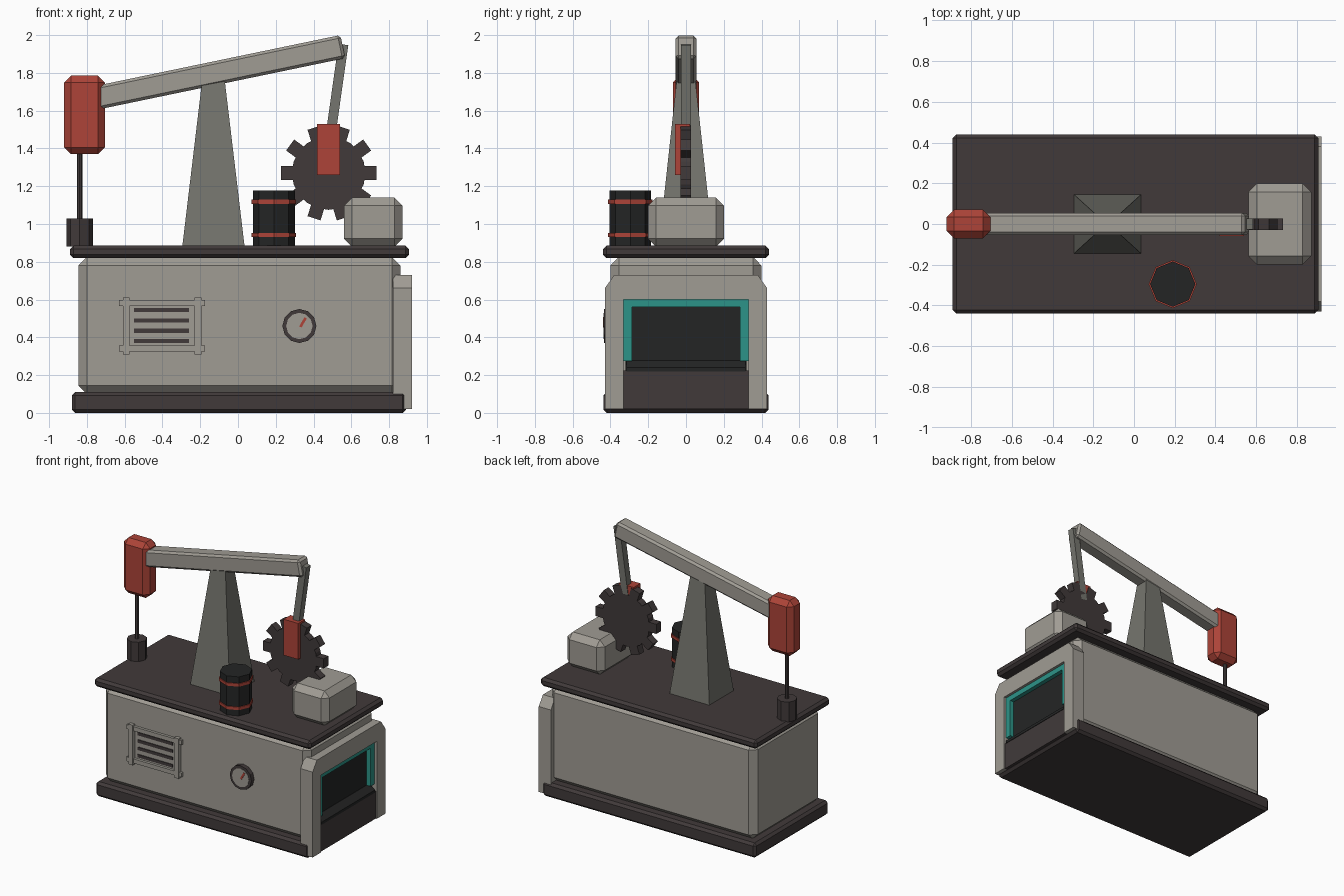
import bpy, bmesh, math
from mathutils import Matrix, Vector

cube = bpy.data.objects.get("Cube")
if cube:
    bpy.data.objects.remove(cube, do_unlink=True)


def material(name, r, g, b):
    m = bpy.data.materials.new(name)
    col = [(v / 255 / 12.92 if v < 11 else ((v / 255 + 0.055) / 1.055) ** 2.4) for v in (r, g, b)] + [1]
    m.diffuse_color = col
    m.use_nodes = True
    m.node_tree.nodes["Principled BSDF"].inputs["Base Color"].default_value = col
    return m


LIGHT = material("light grey", 160, 156, 148)
STEEL = material("steel grey", 117, 117, 110)
BROWN = material("dark brown", 65, 58, 58)
BLACK = material("black", 36, 37, 37)
RED = material("red", 173, 68, 56)
TEAL = material("teal", 44, 148, 136)


def finish(name, bm, mat):
    bmesh.ops.recalc_face_normals(bm, faces=bm.faces)
    mesh = bpy.data.meshes.new(name)
    bm.to_mesh(mesh)
    bm.free()
    mesh.materials.append(mat)
    obj = bpy.data.objects.new(name, mesh)
    bpy.context.scene.collection.objects.link(obj)
    return obj


def box(name, mat, x, y, z, bevel=0, turn=0):
    """Box from (min, max) spans, chamfered, turned about its own y axis."""
    spans = (x, y, z)
    size = [b - a for a, b in spans]
    centre = Vector([(a + b) / 2 for a, b in spans])
    bm = bmesh.new()
    bmesh.ops.create_cube(bm, size=1)
    bmesh.ops.scale(bm, vec=size, verts=bm.verts)
    if bevel:
        bmesh.ops.bevel(bm, geom=bm.edges[:], offset=bevel, segments=1, affect='EDGES')
    bm.transform(Matrix.Translation(centre) @ Matrix.Rotation(turn, 4, 'Y'))
    return finish(name, bm, mat)


def bar(name, mat, start, end, width, y, bevel=0):
    """Box running between two (x, z) points."""
    dx, dz = end[0] - start[0], end[1] - start[1]
    cx, cz, half = (start[0] + end[0]) / 2, (start[1] + end[1]) / 2, math.hypot(dx, dz) / 2
    return box(name, mat, (cx - half, cx + half), y, (cz - width / 2, cz + width / 2),
               bevel, -math.atan2(dz, dx))


def cylinder(name, mat, radius, depth, centre, sides, facing_front=False):
    bm = bmesh.new()
    bmesh.ops.create_cone(bm, cap_ends=True, segments=sides, radius1=radius, radius2=radius, depth=depth)
    rot = Matrix.Rotation(math.pi / 2 if facing_front else 0, 4, 'X')
    bm.transform(Matrix.Translation(centre) @ rot)
    return finish(name, bm, mat)


def extrude(name, mat, points, offset):
    bm = bmesh.new()
    face = bm.faces.new([bm.verts.new(p) for p in points])
    new = bmesh.ops.extrude_face_region(bm, geom=[face])["geom"]
    bmesh.ops.translate(bm, vec=offset, verts=[v for v in new if isinstance(v, bmesh.types.BMVert)])
    return finish(name, bm, mat)


# Cabinet
box("plinth", BROWN, (-.88, .89), (-.437, .437), (0, .11), .018)
box("cabinet_body", LIGHT, (-.845, .86), (-.4, .4), (.1, .825), .045)
box("top_slab", BROWN, (-.89, .905), (-.44, .44), (.82, .885), .018)

# Hatch surround on the end, with screen, lining, ledge and lower panel
half = [(.33, .02), (.33, .6)]
outer = [(.43, .02), (.43, .66), (.38, .73)]
arch = [(-y, z) for y, z in outer] + [(y, z) for y, z in reversed(outer)] \
    + half + [(-y, z) for y, z in reversed(half)]
extrude("hatch_surround", LIGHT, [(.82, y, z) for y, z in arch], (.1, 0, 0))
box("hatch_screen", BLACK, (.85, .868), (-.32, .32), (.2, .59))
box("lining_top", TEAL, (.85, .9), (-.33, .33), (.56, .6))
for side, s in (("left", 1), ("right", -1)):
    box("lining_" + side, TEAL, (.85, .9), sorted((s * .285, s * .33)), (.275, .6))
extrude("hatch_ledge", BLACK, [(x, -.315, z) for x, z in ((.85, .2), (.915, .22), (.915, .24), (.87, .277), (.85, .277))],
        (0, .63, 0))
box("lower_panel", BROWN, (.85, .912), (-.33, .33), (.02, .225))

# Front vent
for i, z in enumerate((.34, .582)):
    box(f"vent_rail_{i}", LIGHT, (-.63, -.175), (-.42, -.39), (z - .016, z + .016))
for i, x in enumerate((-.592, -.212)):
    box(f"vent_post_{i}", LIGHT, (x - .018, x + .018), (-.427, -.39), (.31, .61))
for i in range(4):
    z = .38 + .055 * i
    box(f"vent_slat_{i}", BROWN, (-.55, -.26), (-.406, -.39), (z - .011, z + .011))

# Gauge
cylinder("gauge_rim", BROWN, .09, .04, (.325, -.413, .46), 12, True)
cylinder("gauge_dial", LIGHT, .07, .005, (.325, -.433, .46), 12, True)
bar("gauge_needle", RED, (.33, .455), (.358, .503), .014, (-.439, -.43))

# Tapered tower
bm = bmesh.new()
rings = []
for cx, hx, hy, z in ((-.13, .165, .145, .88), (-.13, .055, .045, 1.8)):
    rings.append([bm.verts.new((cx + sx * hx, sy * hy, z)) for sx, sy in ((-1, -1), (1, -1), (1, 1), (-1, 1))])
low, high = rings
bm.faces.new(low)
bm.faces.new(high)
for i in range(4):
    j = (i + 1) % 4
    bm.faces.new((low[i], low[j], high[j], high[i]))
finish("tower", bm, STEEL)

# Rocking beam, head, rod and well cap
bar("beam", LIGHT, (-.75, 1.668), (.555, 1.939), .125, (-.055, .055), .015)
box("beam_head", RED, (-.92, -.705), (-.07, .07), (1.37, 1.785), .036)
cylinder("pump_rod", BROWN, .015, .4, (-.838, 0, 1.2), 8)
cylinder("well_cap", BROWN, .07, .15, (-.838, 0, .955), 8)

# Toothed wheel, crank and link
GX, GZ = .48, 1.27
cylinder("wheel", BROWN, .195, .056, (GX, -.002, GZ), 20, True)
for i in range(10):
    a = math.tau * i / 10
    c, s = math.cos(a), math.sin(a)
    bar(f"wheel_tooth_{i}", BROWN, (GX + .16 * c, GZ + .16 * s), (GX + .252 * c, GZ + .252 * s),
        .072, (-.03, .026))
box("crank", RED, (.419, .54), (-.058, .022), (1.26, 1.53))
bar("link", STEEL, (.48, 1.4), (.558, 1.95), .052, (-.026, .026))

# Motor housing
box("motor_housing", LIGHT, (.562, .87), (-.2, .2), (.88, 1.14), .042)

# Barrel
cylinder("barrel", BLACK, .111, .295, (.19, -.295, 1.03), 8)
for i, z in enumerate((.942, 1.118)):
    cylinder(f"barrel_hoop_{i}", RED, .118, .022, (.19, -.295, z), 8)
